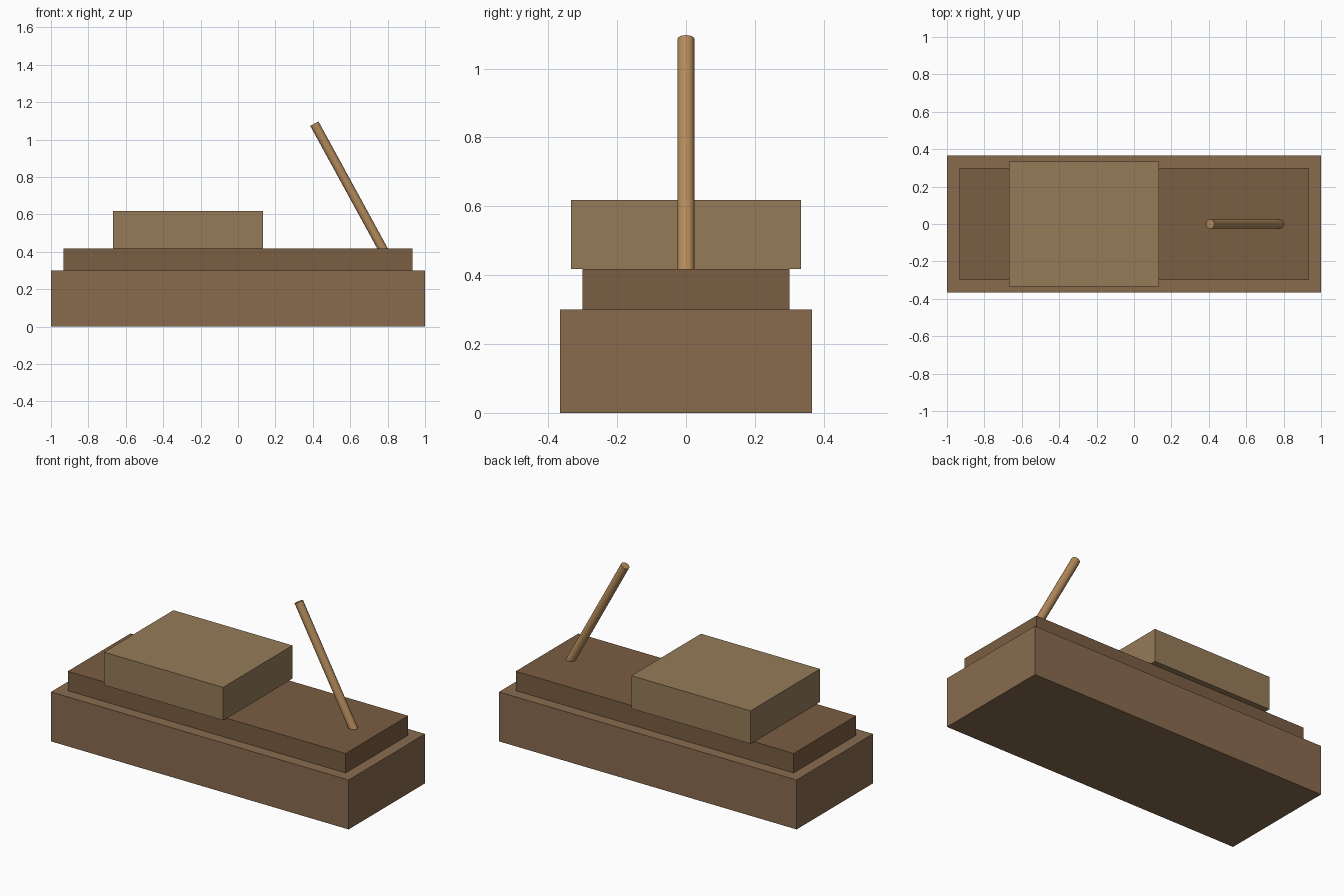
import bpy
import math

if "Cube" in bpy.data.objects:
    bpy.data.objects.remove(bpy.data.objects["Cube"])


def finish(obj, name, rgb):
    obj.name = name
    mat = bpy.data.materials.new(name + "_colour")
    # convert display colour to linear
    mat.diffuse_color = (*[c ** 2.2 for c in rgb], 1)
    mat.use_nodes = True
    mat.node_tree.nodes["Principled BSDF"].inputs["Base Color"].default_value = mat.diffuse_color
    obj.data.materials.append(mat)


def box(name, size, centre_x, bottom, rgb):
    bpy.ops.mesh.primitive_cube_add(size=1, location=(centre_x, 0, bottom + size[2] / 2))
    obj = bpy.context.object
    obj.scale = size
    bpy.ops.object.transform_apply(location=False, rotation=False, scale=True)
    finish(obj, name, rgb)


# Stacked blocks, bottom to top
box("base", (2.0, 0.733, 0.3), 0, 0, (0.53, 0.42, 0.31))
box("deck", (1.867, 0.6, 0.118), 0, 0.3, (0.48, 0.37, 0.27))
box("upper_block", (0.8, 0.667, 0.2), -0.267, 0.418, (0.58, 0.48, 0.35))

# Leaning pole, its foot sunk into the deck
bpy.ops.mesh.primitive_cylinder_add(vertices=16, radius=0.025, depth=0.8,
                                    location=(0.6, 0, 0.734),
                                    rotation=(0, -0.5, 0))
pole = bpy.context.object
bpy.ops.object.shade_smooth_by_angle(angle=math.radians(40))
finish(pole, "leaning_pole", (0.70, 0.54, 0.36))
